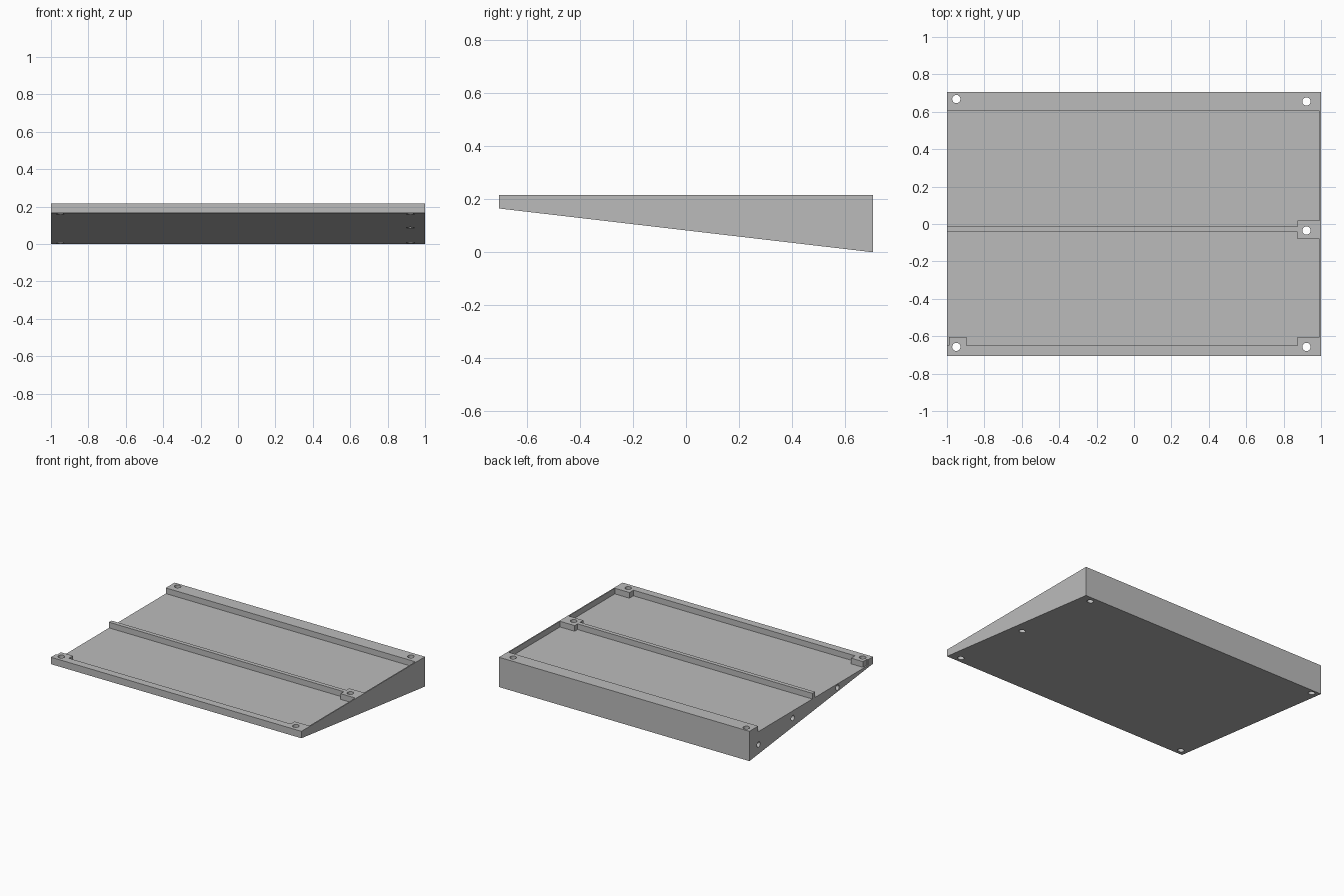
import bpy, bmesh
from mathutils import Matrix, Vector

cube = bpy.data.objects.get("Cube")
if cube:
    bpy.data.objects.remove(cube, do_unlink=True)

TOP, FRONT_LOW, FLOOR = 0.215, 0.165, 0.174
HALF_X, HALF_Y = 1.0, 0.705
WALL = 0.992                      # inner face of the thin end wall
PAD_X, PAD_Y = 0.875, -0.605

grey = bpy.data.materials.new("matte_grey")
grey.use_nodes = True
colour = (0.50, 0.50, 0.50, 1)
grey.diffuse_color = colour
grey.node_tree.nodes["Principled BSDF"].inputs["Base Color"].default_value = colour


def prism(name, outline, direction):
    """Extrude a flat outline into a closed solid."""
    bm = bmesh.new()
    face = bm.faces.new([bm.verts.new(p) for p in outline])
    out = bmesh.ops.extrude_face_region(bm, geom=[face])
    verts = [v for v in out["geom"] if isinstance(v, bmesh.types.BMVert)]
    bmesh.ops.translate(bm, verts=verts, vec=direction)
    return finish(name, bm)


def cylinder(name, centre, radius, depth, turn=None):
    bm = bmesh.new()
    matrix = Matrix.Translation(centre)
    if turn:
        matrix = matrix @ Matrix.Rotation(1.5707963, 4, turn)
    bmesh.ops.create_cone(bm, cap_ends=True, segments=32, radius1=radius,
                          radius2=radius, depth=depth, matrix=matrix)
    return finish(name, bm)


def finish(name, bm):
    bmesh.ops.recalc_face_normals(bm, faces=bm.faces[:])
    mesh = bpy.data.meshes.new(name)
    bm.to_mesh(mesh)
    bm.free()
    mesh.materials.append(grey)
    obj = bpy.data.objects.new(name, mesh)
    bpy.context.collection.objects.link(obj)
    return obj


def cut(body, cutter):
    """Subtract the cutter, then discard it."""
    cutter.hide_render = True
    bpy.context.view_layer.objects.active = body
    mod = body.modifiers.new("cut", "BOOLEAN")
    mod.operation, mod.solver, mod.object = "DIFFERENCE", "EXACT", cutter
    bpy.ops.object.modifier_apply(modifier=mod.name)
    bpy.data.objects.remove(cutter, do_unlink=True)


# Wedge body
side = [(-HALF_Y, FRONT_LOW), (HALF_Y, 0), (HALF_Y, TOP), (-HALF_Y, TOP)]
tray = prism("wedge_tray", [(-HALF_X, y, z) for y, z in side], Vector((2 * HALF_X, 0, 0)))

# Recessed bays, leaving the rib, rails and screw pads standing
front_bay = [(-1.1, -0.65), (-0.99, -0.65), (-0.99, PAD_Y), (-0.895, PAD_Y),
             (-0.895, -0.65), (PAD_X, -0.65), (PAD_X, PAD_Y), (WALL, PAD_Y),
             (WALL, -0.08), (PAD_X, -0.08), (PAD_X, -0.043), (-1.1, -0.043)]
back_bay = [(-1.1, -0.013), (PAD_X, -0.013), (PAD_X, 0.02),
            (WALL, 0.02), (WALL, 0.605), (-1.1, 0.605)]
for bay in (front_bay, back_bay):
    cut(tray, prism("bay_cutter", [(x, y, FLOOR) for x, y in bay], Vector((0, 0, 0.2))))

# Vertical screw holes
for x, y in [(-0.95, 0.668), (0.922, 0.655), (0.922, -0.035), (0.922, -0.657), (-0.95, -0.657)]:
    cut(tray, cylinder("screw_cutter", (x, y, 0.1), 0.022, 1))

# Blind sockets in the open end
for y, z in [(0.6, 0.08), (0.21, 0.122), (-0.3, 0.147)]:
    cut(tray, cylinder("socket_cutter", (-HALF_X, y, z), 0.019, 0.24, "Y"))

bpy.ops.object.select_all(action="DESELECT")
tray.select_set(True)
bpy.context.view_layer.objects.active = tray
bpy.ops.object.shade_smooth_by_angle(angle=0.5)
